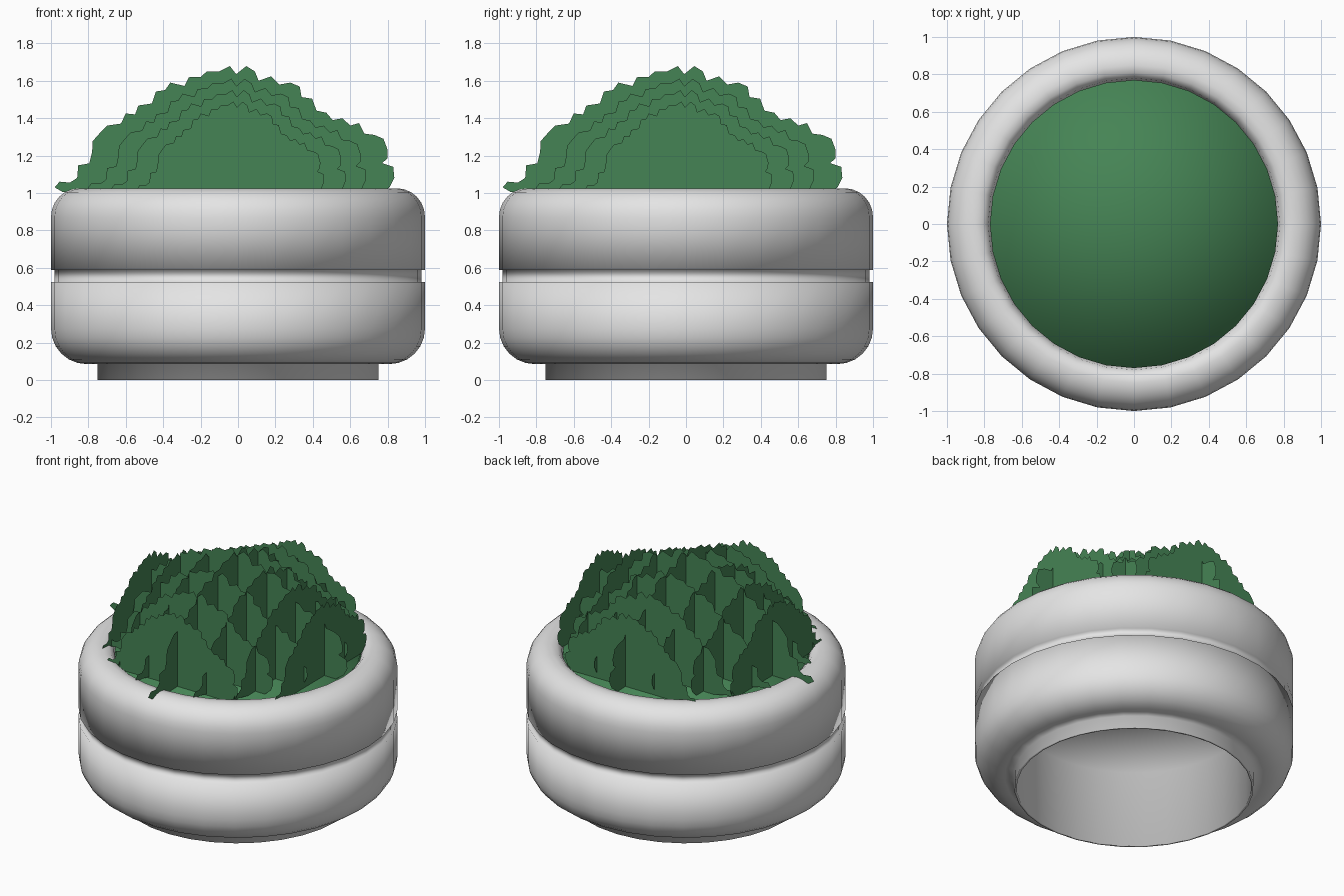
import bpy
import math
import random
from mathutils import Vector, Matrix

random.seed(4)
SIDES = 32

old = bpy.data.objects.get("Cube")
if old:
    bpy.data.objects.remove(old, do_unlink=True)


def material(name, rgb):
    mat = bpy.data.materials.new(name)
    mat.use_nodes = True
    mat.diffuse_color = (*rgb, 1)
    mat.node_tree.nodes["Principled BSDF"].inputs["Base Color"].default_value = (*rgb, 1)
    return mat


ceramic = material("pale grey ceramic", (0.78, 0.78, 0.78))
leaf_green = material("leaf green", (0.06, 0.23, 0.09))


def make_object(name, verts, faces, mat):
    mesh = bpy.data.meshes.new(name)
    mesh.from_pydata(verts, [], faces)
    mesh.materials.append(mat)
    obj = bpy.data.objects.new(name, mesh)
    bpy.context.collection.objects.link(obj)
    return obj


def lathe(name, profile, mat):
    """Revolve (radius, height) points; a zero radius becomes a pole."""
    verts, faces, rings = [], [], []
    for r, z in profile:
        start = len(verts)
        count = SIDES if r > 0 else 1
        for i in range(count):
            a = math.tau * i / SIDES
            verts.append((r * math.cos(a), r * math.sin(a), z))
        rings.append([start + i % count for i in range(SIDES)])
    for low, high in zip(rings, rings[1:]):
        for i in range(SIDES):
            j = (i + 1) % SIDES
            face = dict.fromkeys((low[i], low[j], high[j], high[i]))
            faces.append(tuple(face))
    obj = make_object(name, verts, faces, mat)
    obj.data.shade_smooth()
    return obj


def arc(cx, cz, rx, rz, start, end, steps=6):
    angles = [math.radians(start + (end - start) * i / steps) for i in range(steps + 1)]
    return [(cx + rx * math.cos(a), cz + rz * math.sin(a)) for a in angles]


# Pot: underside ceiling, hollow foot, rounded body, groove and rolled rim
pot_profile = [(0, 0.53), (0.735, 0.53), (0.735, 0), (0.75, 0), (0.75, 0.085)]
pot_profile += arc(0.81, 0.275, 0.19, 0.19, -90, 0)
pot_profile += [(1, 0.525), (0.98, 0.525), (0.98, 0.588), (1, 0.588)]
pot_profile += arc(0.85, 0.87, 0.15, 0.155, 0, 90)
pot_profile += [(0.81, 1.02), (0.78, 0.99), (0.77, 0.94)]
lathe("pot", pot_profile, ceramic)

# Green ground inside the rim
lathe("planting_bed", [(0.77, 0.93), (0.77, 0.985), (0, 0.995)], leaf_green)

# Ragged silhouette of one foliage card
outline = [(-0.9, 1.01), (-0.98, 1.03), (-0.86, 1.08), (-0.78, 1.22), (-0.73, 1.33),
           (-0.55, 1.42), (-0.39, 1.55), (-0.2, 1.62), (-0.1, 1.65), (0.09, 1.65),
           (0.11, 1.6), (0.28, 1.59), (0.42, 1.44), (0.6, 1.36), (0.73, 1.31),
           (0.8, 1.23), (0.77, 1.16), (0.83, 1.14), (0.81, 1.03)]


def ragged(points):
    result = []
    for a, b in zip(points, points[1:]):
        a, b = Vector(a), Vector(b)
        step = b - a
        normal = Vector((-step.y, step.x)).normalized()
        teeth = max(1, round(step.length / 0.05))
        result.append(a)
        for i in range(1, teeth):
            dent = random.uniform(0.01, 0.03) * (1 if i % 2 else -0.7)
            result.append(a + step * (i + random.uniform(-0.25, 0.25)) / teeth + normal * dent)
    return result + [Vector(points[-1])]


edge = ragged(outline) + [Vector((0.74, 0.98)), Vector((-0.74, 0.98))]

# Crossed foliage cards, evenly spaced and smaller towards the rim
SPACING = 0.22
scales = [(1, 1), (0.82, 0.9), (0.69, 0.81), (0.55, 0.72)]
for direction, turn in (("across", 0), ("lengthwise", math.pi / 2)):
    rotation = Matrix.Rotation(turn, 3, "Z")
    verts, faces = [], []
    for row in range(-3, 4):
        wide, tall = scales[abs(row)]
        start = len(verts)
        for p in edge:
            point = Vector((p.x * wide, row * SPACING, 1 + (p.y - 1) * tall))
            verts.append(rotation @ point)
        faces.append(range(start, len(verts)))
    make_object("foliage_" + direction, verts, faces, leaf_green)
